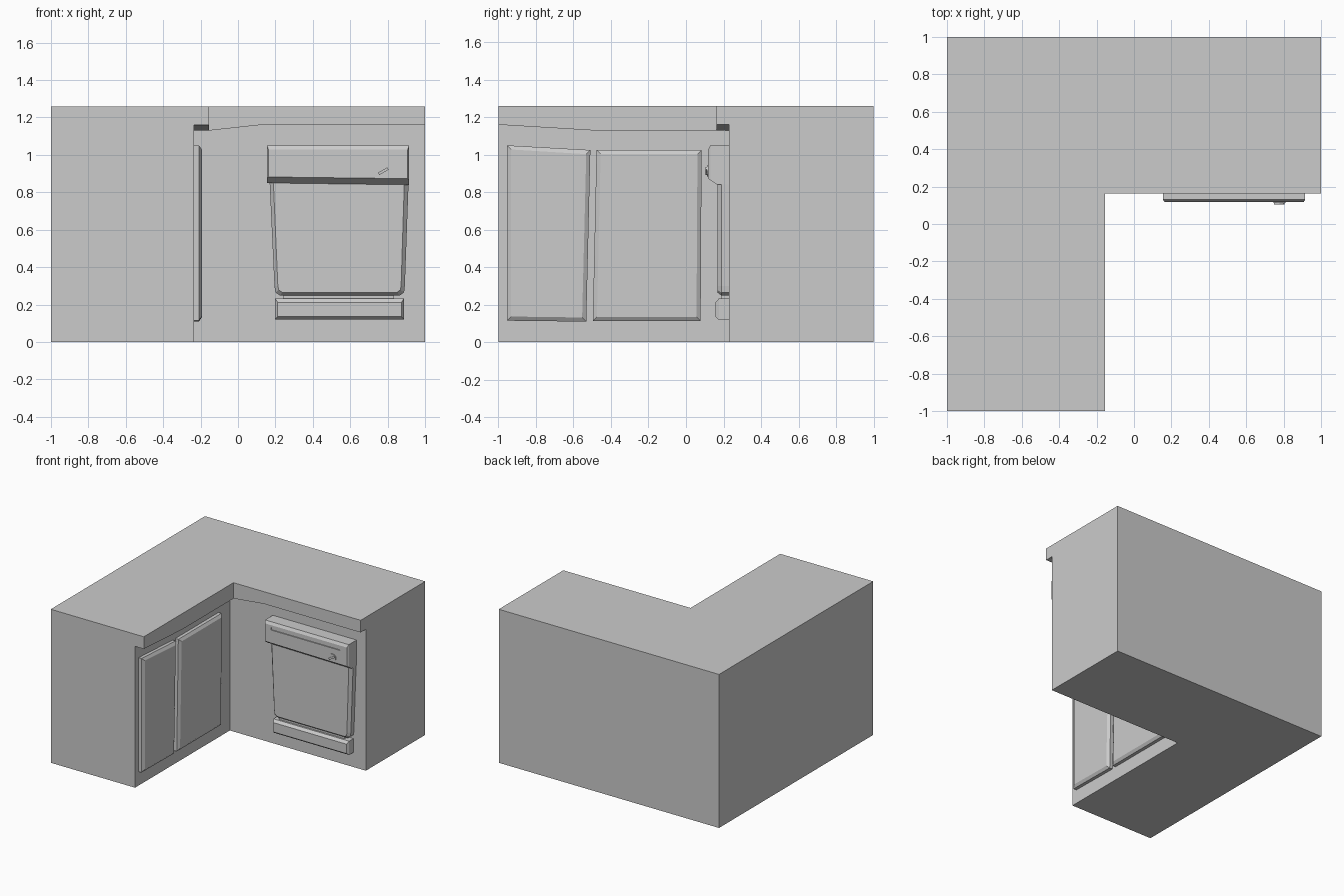
import bpy, bmesh, math
from mathutils import Matrix

if "Cube" in bpy.data.objects:
    bpy.data.objects.remove(bpy.data.objects["Cube"])


def finish(name, bm):
    bmesh.ops.remove_doubles(bm, verts=bm.verts, dist=1e-5)
    bmesh.ops.recalc_face_normals(bm, faces=bm.faces)
    mesh = bpy.data.meshes.new(name)
    bm.to_mesh(mesh)
    bm.free()
    obj = bpy.data.objects.new(name, mesh)
    bpy.context.collection.objects.link(obj)
    return obj


def loft(name, rings, side=False):
    """Join (depth, outline) rings, from the wall outward, into a closed solid.
    side=True faces the part to +x instead of -y."""
    bm = bmesh.new()
    loops = [[bm.verts.new((d, u, z) if side else (u, d, z)) for u, z in pts]
             for d, pts in rings]
    for a, b in zip(loops, loops[1:]):
        for i in range(len(a)):
            j = (i + 1) % len(a)
            bm.faces.new((a[i], a[j], b[j], b[i]))
    bm.faces.new(loops[0])
    bm.faces.new(loops[-1])
    return finish(name, bm)


def inset(pts, d):
    """Move the corners of a box-like outline inward."""
    cu = sum(p[0] for p in pts) / len(pts)
    cz = sum(p[1] for p in pts) / len(pts)
    return [(u + math.copysign(d, cu - u), z + math.copysign(d, cz - z)) for u, z in pts]


def rect(u0, u1, z0, z1):
    return [(u0, z0), (u1, z0), (u1, z1), (u0, z1)]


# L-shaped cabinet and overhanging worktop in one shell
BX, BY, LX, LY, H = -0.235, 0.23, -0.155, 0.163, 1.26
# wall point, worktop edge point, height of worktop underside
path = [((1, BY), (1, LY), 1.16), ((0.12, BY), (0.12, LY), 1.16),
        ((BX, BY), (LX, LY), 1.13), ((BX, -0.5), (LX, -0.5), 1.13),
        ((BX, -1), (LX, -1), 1.16)]
back = [(-1, -1), (-1, 1), (1, 1)]
bm = bmesh.new()
sections = [[bm.verts.new((*w, 0)), bm.verts.new((*w, z)),
             bm.verts.new((*e, z)), bm.verts.new((*e, H))] for w, e, z in path]
for a, b in zip(sections, sections[1:]):
    for i in range(3):
        bm.faces.new((a[i], b[i], b[i + 1], a[i + 1]))
low = [bm.verts.new((*p, 0)) for p in back]
high = [bm.verts.new((*p, H)) for p in back]
for i in range(2):
    bm.faces.new((low[i], low[i + 1], high[i + 1], high[i]))
bm.faces.new(sections[-1] + [high[0], low[0]])
bm.faces.new(sections[0] + [high[2], low[2]])
bm.faces.new([s[0] for s in sections] + low)
bm.faces.new([s[3] for s in sections] + high)
finish("cabinet_and_worktop", bm)

# Cupboard doors with chamfered fronts
doors = {
    "cupboard_door_outer": [(-0.955, 0.115), (-0.532, 0.11), (-0.51, 1.025), (-0.955, 1.05)],
    "cupboard_door_inner": [(-0.497, 0.113), (0.078, 0.113), (0.083, 1.025), (-0.477, 1.025)],
}
for name, pts in doors.items():
    loft(name, [(BX - 0.005, pts), (-0.208, pts), (-0.193, inset(pts, 0.022))], side=True)

# Dishwasher door, tapering to rounded lower corners
door = [(0.168, 0.88), (0.195, 0.30), (0.20, 0.265), (0.225, 0.248),
        (0.865, 0.248), (0.888, 0.265), (0.892, 0.30), (0.913, 0.88)]
front = [(0.188, 0.88), (0.213, 0.30), (0.218, 0.278), (0.237, 0.265),
         (0.850, 0.265), (0.868, 0.278), (0.872, 0.30), (0.890, 0.88)]
loft("dishwasher_door", [(BY + 0.005, door), (0.19, door), (0.167, front)])

# Control panel with sloped underside
panel_back = [(0.155, 0.85), (0.915, 0.84), (0.915, 1.05), (0.155, 1.05)]
panel_mid = [(0.155, 0.875), (0.915, 0.865), (0.915, 1.05), (0.155, 1.05)]
panel_face = [(0.163, 0.882), (0.907, 0.873), (0.907, 1.028), (0.163, 1.028)]
panel = loft("control_panel", [(BY + 0.005, panel_back), (0.165, panel_back),
                               (0.13, panel_mid), (0.118, panel_face)])

# Narrow handle groove cut in the panel
cutter = loft("groove_cutter", [(0.126, rect(0.215, 0.845, 0.988, 1.008)),
                                (0.10, rect(0.215, 0.845, 0.988, 1.008))])
cutter.hide_render = True
mod = panel.modifiers.new("groove", 'BOOLEAN')
mod.object = cutter
mod.solver = 'EXACT'
bpy.context.view_layer.objects.active = panel
bpy.ops.object.modifier_apply(modifier=mod.name)
bpy.data.objects.remove(cutter)

# Dial with a diagonal grip
dial = [(0.777 + 0.032 * math.cos(i * math.pi / 6), 0.913 + 0.03 * math.sin(i * math.pi / 6))
        for i in range(12)]
loft("dial", [(0.125, dial), (0.112, dial)])
bm = bmesh.new()
bmesh.ops.create_cube(bm, size=1, matrix=Matrix.Translation((0.777, 0.11, 0.913))
                      @ Matrix.Rotation(math.radians(-30), 4, 'Y')
                      @ Matrix.Diagonal((0.058, 0.014, 0.014, 1)))
finish("dial_grip", bm)

# Recessed strip and kick plate below the door
loft("recessed_strip", [(BY + 0.005, rect(0.24, 0.835, 0.22, 0.26)),
                        (0.19, rect(0.24, 0.835, 0.22, 0.26))])
kick = rect(0.198, 0.887, 0.12, 0.233)
loft("kick_plate", [(BY + 0.005, kick), (0.175, kick),
                    (0.157, [(0.212, 0.135), (0.875, 0.135), (0.875, 0.212), (0.212, 0.212)])])
